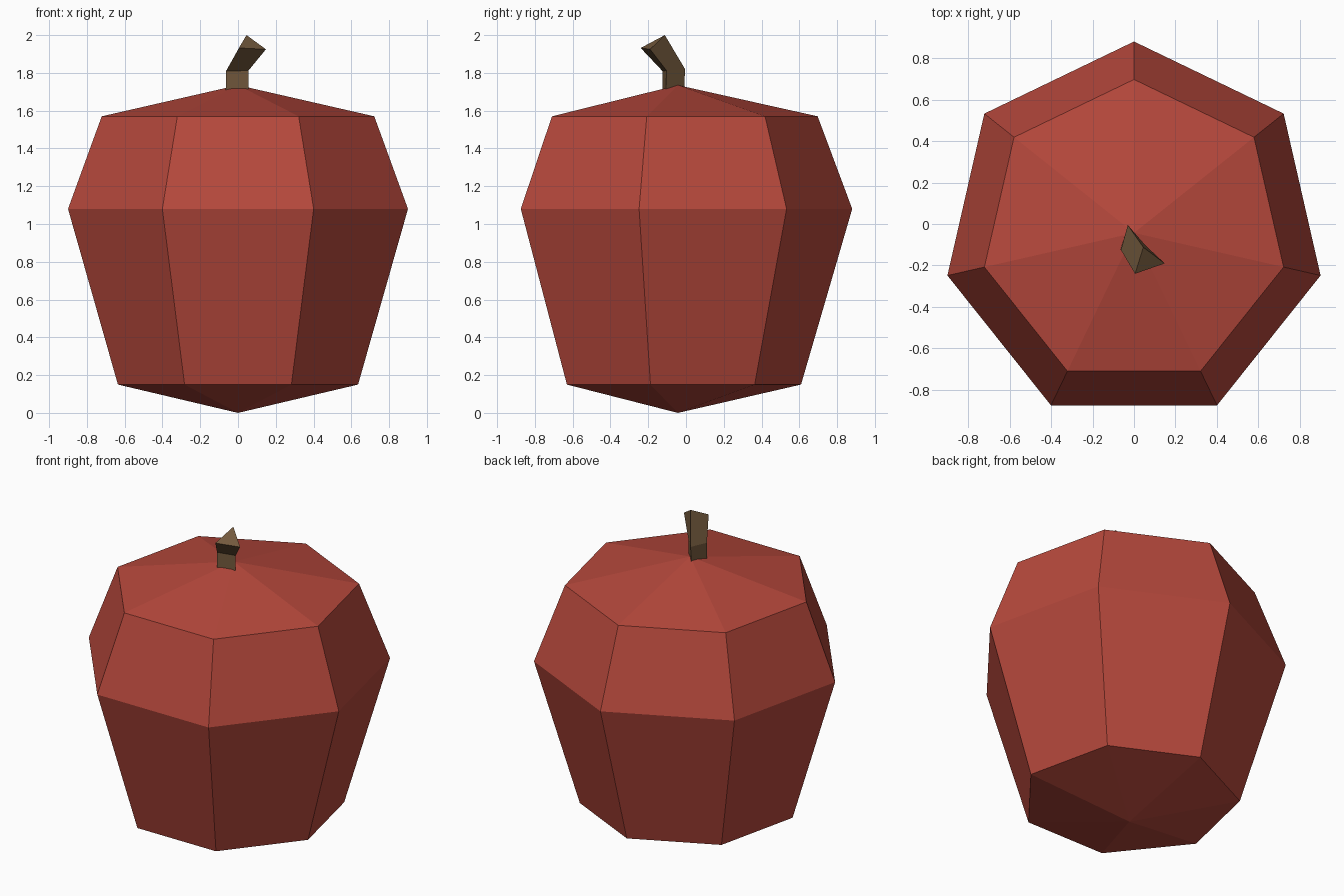
import bpy, math

if "Cube" in bpy.data.objects:
    bpy.data.objects.remove(bpy.data.objects["Cube"])


def material(name, rgb):
    m = bpy.data.materials.new(name)
    m.diffuse_color = (*rgb, 1)
    m.use_nodes = True
    m.node_tree.nodes["Principled BSDF"].inputs["Base Color"].default_value = m.diffuse_color
    return m


def loft(name, rings, mat, bottom=None, top=None):
    """Skin a stack of rings; close each end with a point or a flat cap."""
    n = len(rings[0])
    verts = [p for ring in rings for p in ring]
    faces = []
    for k in range(len(rings) - 1):
        for i in range(n):
            a, b = k * n + i, k * n + (i + 1) % n
            faces.append((a, b, b + n, a + n))
    last = (len(rings) - 1) * n
    if bottom:
        verts.append(bottom)
        faces += [((i + 1) % n, i, len(verts) - 1) for i in range(n)]
    else:
        faces.append(tuple(reversed(range(n))))
    if top:
        verts.append(top)
        faces += [(last + i, last + (i + 1) % n, len(verts) - 1) for i in range(n)]
    else:
        faces.append(tuple(range(last, last + n)))
    me = bpy.data.meshes.new(name)
    me.from_pydata(verts, [], faces)
    me.materials.append(mat)
    ob = bpy.data.objects.new(name, me)
    bpy.context.collection.objects.link(ob)
    return ob


CY = -0.043  # body axis


def heptagon(r, z):
    angles = [math.pi / 2 + i * math.tau / 7 for i in range(7)]
    return [(r * math.cos(a), CY + r * math.sin(a), z) for a in angles]


red = material("apple red", (0.47, 0.065, 0.045))
brown = material("stem brown", (0.17, 0.10, 0.046))

# Seven-sided fruit body
loft("fruit_body", [heptagon(0.652, 0.15), heptagon(0.923, 1.08), heptagon(0.74, 1.57)],
     red, bottom=(0, CY, 0), top=(0, CY, 1.735))

# Bent three-sided stem
loft("stem", [
    [(-0.03, -0.01, 1.71), (-0.065, -0.123, 1.71), (0.055, -0.107, 1.71)],
    [(-0.03, -0.005, 1.82), (-0.063, -0.125, 1.81), (0.055, -0.103, 1.812)],
    [(0.045, -0.112, 2.0), (0.005, -0.24, 1.932), (0.148, -0.19, 1.925)],
], brown)
